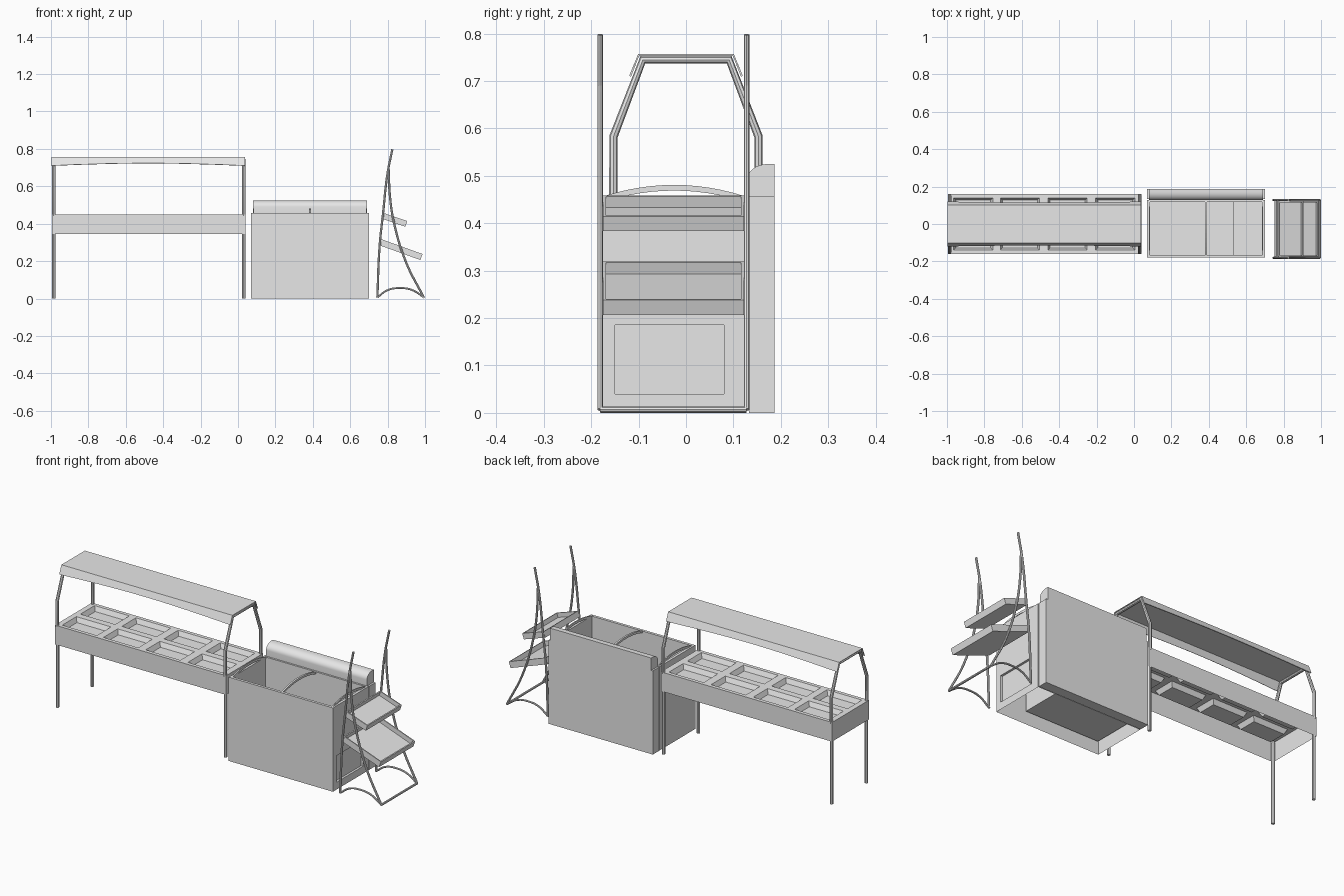
import bpy, bmesh, math
from mathutils import Vector

if "Cube" in bpy.data.objects:
    bpy.data.objects.remove(bpy.data.objects["Cube"])

steel = bpy.data.materials.new("steel_grey")
steel.diffuse_color = (0.8, 0.8, 0.8, 1)
steel.use_nodes = True
steel.node_tree.nodes["Principled BSDF"].inputs["Base Color"].default_value = steel.diffuse_color


def link(name, data):
    ob = bpy.data.objects.new(name, data)
    bpy.context.collection.objects.link(ob)
    ob.data.materials.append(steel)
    return ob


def mesh(name, polys, thick=0):
    """Object from a list of polygons, each a list of points."""
    bm = bmesh.new()
    for p in polys:
        bm.faces.new([bm.verts.new(v) for v in p])
    bmesh.ops.remove_doubles(bm, verts=bm.verts, dist=1e-5)
    bmesh.ops.recalc_face_normals(bm, faces=bm.faces)
    me = bpy.data.meshes.new(name)
    bm.to_mesh(me)
    bm.free()
    ob = link(name, me)
    if thick:
        m = ob.modifiers.new("thickness", "SOLIDIFY")
        m.thickness = thick
        m.offset = 0
    return ob


def rect(x0, x1, y0, y1, z):
    return [(x0, y0, z), (x1, y0, z), (x1, y1, z), (x0, y1, z)]


def bridge(a, b):
    """Quads between two closed loops."""
    n = len(a)
    return [[a[i], a[(i + 1) % n], b[(i + 1) % n], b[i]] for i in range(n)]


def box(name, x0, x1, y0, y1, z0, z1):
    a, b = rect(x0, x1, y0, y1, z0), rect(x0, x1, y0, y1, z1)
    return mesh(name, bridge(a, b) + [a, b])


def tube(name, pts, r, spline="POLY"):
    cu = bpy.data.curves.new(name, "CURVE")
    cu.dimensions = "3D"
    cu.bevel_depth = r
    cu.bevel_resolution = 2
    cu.use_fill_caps = True
    cu.resolution_u = 6
    s = cu.splines.new(spline)
    if spline == "BEZIER":
        s.bezier_points.add(len(pts) - 1)
        for bp, p in zip(s.bezier_points, pts):
            bp.co = p
            bp.handle_left_type = bp.handle_right_type = "AUTO"
    else:
        s.points.add(len(pts) - 1)
        for sp, p in zip(s.points, pts):
            sp.co = (*p, 1)
    ob = link(name, cu)
    bpy.ops.object.select_all(action="DESELECT")
    ob.select_set(True)
    bpy.context.view_layer.objects.active = ob
    bpy.ops.object.convert(target="MESH")
    bpy.ops.object.shade_smooth_by_angle()
    return ob


# ---- buffet table: open-bottomed tray with two rows of four pans
xs = [-0.995, -0.965, -0.755, -0.715, -0.505, -0.46, -0.25, -0.205, 0.005, 0.04]
ys = [-0.16, -0.14, -0.018, 0.018, 0.14, 0.16]
top, apron = 0.45, 0.345
polys = bridge(rect(xs[0], xs[-1], ys[0], ys[-1], apron), rect(xs[0], xs[-1], ys[0], ys[-1], top))
for i in range(len(xs) - 1):
    for j in range(len(ys) - 1):
        cell = rect(xs[i], xs[i + 1], ys[j], ys[j + 1], top)
        if i % 2 and j % 2:
            k = 0.012
            floor = rect(xs[i] + k, xs[i + 1] - k, ys[j] + k, ys[j + 1] - k, top - 0.025)
            polys += bridge(cell, floor) + [floor]
        else:
            polys.append(cell)
mesh("buffet_tray", polys)

# legs and bent guard frames
for x in (-0.986, 0.03):
    tube("guard_frame", [(x, -0.153, 0.44), (x, -0.153, 0.583), (x, -0.091, 0.745),
                         (x, 0.091, 0.745), (x, 0.153, 0.583), (x, 0.153, 0.44)], 0.009)
    for y in (-0.15, 0.15):
        tube("table_leg", [(x, y, 0), (x, y, 0.44)], 0.009)

# canopy: flat roof with sloping sides and gently arched lower edges
polys = []
x0, x1, n = -0.997, 0.037, 12
for i in range(n):
    a, b = (x0 + (x1 - x0) * t / n for t in (i, i + 1))
    za, zb = (0.71 + 0.013 * math.sin(math.pi * t / n) for t in (i, i + 1))
    polys.append(rect(a, b, -0.1, 0.1, 0.755))
    for s in (-1, 1):
        ya, yb = (s * (0.1 + (0.755 - z) * 0.4) for z in (za, zb))
        polys.append([(a, s * 0.1, 0.755), (b, s * 0.1, 0.755), (b, yb, zb), (a, ya, za)])
mesh("canopy", polys, 0.004)

# ---- chest cooler: hollow shell with a stepped well
X0, X1, Y0, Y1, H = 0.07, 0.70, -0.18, 0.128, 0.458
wx0, wx1, wy0, wy1 = 0.085, 0.685, -0.165, 0.118
outer = rect(X0, X1, Y0, Y1, H)
polys = bridge(outer, rect(wx0, wx1, wy0, wy1, H))
well = [(wx0, H), (wx0, 0.06), (0.53, 0.06), (0.53, 0.22), (wx1, 0.22), (wx1, H)]
for (ax, az), (bx, bz) in zip(well, well[1:]):
    polys.append([(ax, wy0, az), (bx, wy0, bz), (bx, wy1, bz), (ax, wy1, az)])
polys += [[(x, y, z) for x, z in well] for y in (wy0, wy1)]
# outer walls, with an inset service panel on the right end
base = rect(X0, X1, Y0, Y1, 0)
walls = bridge(base, outer)
polys += [w for i, w in enumerate(walls) if i != 1]


def end_rect(y0, y1, z0, z1, x):
    return [(x, y0, z0), (x, y1, z0), (x, y1, z1), (x, y0, z1)]


hole = end_rect(-0.15, 0.08, 0.04, 0.185, X1)
back = end_rect(-0.15, 0.08, 0.04, 0.185, X1 - 0.012)
polys += bridge(end_rect(Y0, Y1, 0, H, X1), hole) + bridge(hole, back) + [back]
mesh("cooler_body", polys)

# back column and rounded hood
a, b = rect(X0, X1, 0.133, 0.187, 0), rect(X0, X1, 0.133, 0.187, 0.457)
mesh("cooler_back", bridge(a, b) + [a, b])
prof = [(0.187, 0.457), (0.187, 0.525)]
for i in range(9):
    t = math.radians(90 + i * 90 / 8)
    prof.append((0.172 + 0.044 * math.cos(t), 0.49 + 0.035 * math.sin(t)))
prof.append((0.128, 0.457))
ends = [[(x, y, z) for y, z in prof] for x in (0.08, 0.69)]
hood = mesh("cooler_hood", bridge(*ends) + ends)
bpy.context.view_layer.objects.active = hood
hood.select_set(True)
bpy.ops.object.shade_smooth_by_angle()

# arched lid ribs across the well
for x, w in ((0.083, 0.006), (0.385, 0.01), (0.687, 0.006)):
    up, low = [], []
    for i in range(13):
        t = i / 12 * 2 - 1
        y = -0.025 + 0.146 * t
        z = 0.458 + 0.023 * (1 - t * t)
        up.append((y, z))
        low.append((y, z - 0.012))
    loop = up + low[::-1]
    ends = [[(x + d, y, z) for y, z in loop] for d in (-w / 2, w / 2)]
    mesh("lid_rib", bridge(*ends) + ends)

# ---- display rack: two bent side frames
for y in (-0.181, 0.128):
    tube("rack_rear_leg", [(0.825, y, 0.798), (0.798, y, 0.66), (0.776, y, 0.46),
                           (0.757, y, 0.28), (0.745, y, 0.006)], 0.006, "BEZIER")
    tube("rack_front_leg", [(0.806, y, 0.69), (0.812, y, 0.55), (0.835, y, 0.40),
                            (0.90, y, 0.19), (0.993, y, 0.007)], 0.006, "BEZIER")
    tube("rack_foot_arch", [(0.747, y, 0.008), (0.80, y, 0.045), (0.865, y, 0.056),
                            (0.93, y, 0.046), (0.992, y, 0.008)], 0.005, "BEZIER")
tube("rack_crossbar", [(0.993, -0.181, 0.007), (0.993, 0.128, 0.007)], 0.006)


def shelf(name, xa, za, xb, zb, h):
    """Tilted shallow tray; (xa, za) and (xb, zb) are the ends of its lower edge."""
    d = Vector((xb - xa, 0, zb - za)).normalized()
    up = Vector((-d.z, 0, d.x)) * h
    ya, yb, e = -0.175, 0.122, 0.006
    A, B = Vector((xa, 0, za)), Vector((xb, 0, zb))

    def ring(p, q, y0, y1, off):
        return [tuple(v + off + Vector((0, y, 0)))
                for v, y in ((p, y0), (q, y0), (q, y1), (p, y1))]
    low = ring(A, B, ya, yb, up * 0)
    rim = ring(A, B, ya, yb, up)
    lip = ring(A + d * e, B - d * e, ya + e, yb - e, up)
    floor = ring(A + d * e, B - d * e, ya + e, yb - e, up * 0.25)
    mesh(name, [low, floor] + bridge(low, rim) + bridge(rim, lip) + bridge(lip, floor))


shelf("lower_shelf", 0.75, 0.287, 0.975, 0.206, 0.034)
shelf("upper_shelf", 0.765, 0.428, 0.895, 0.384, 0.032)
